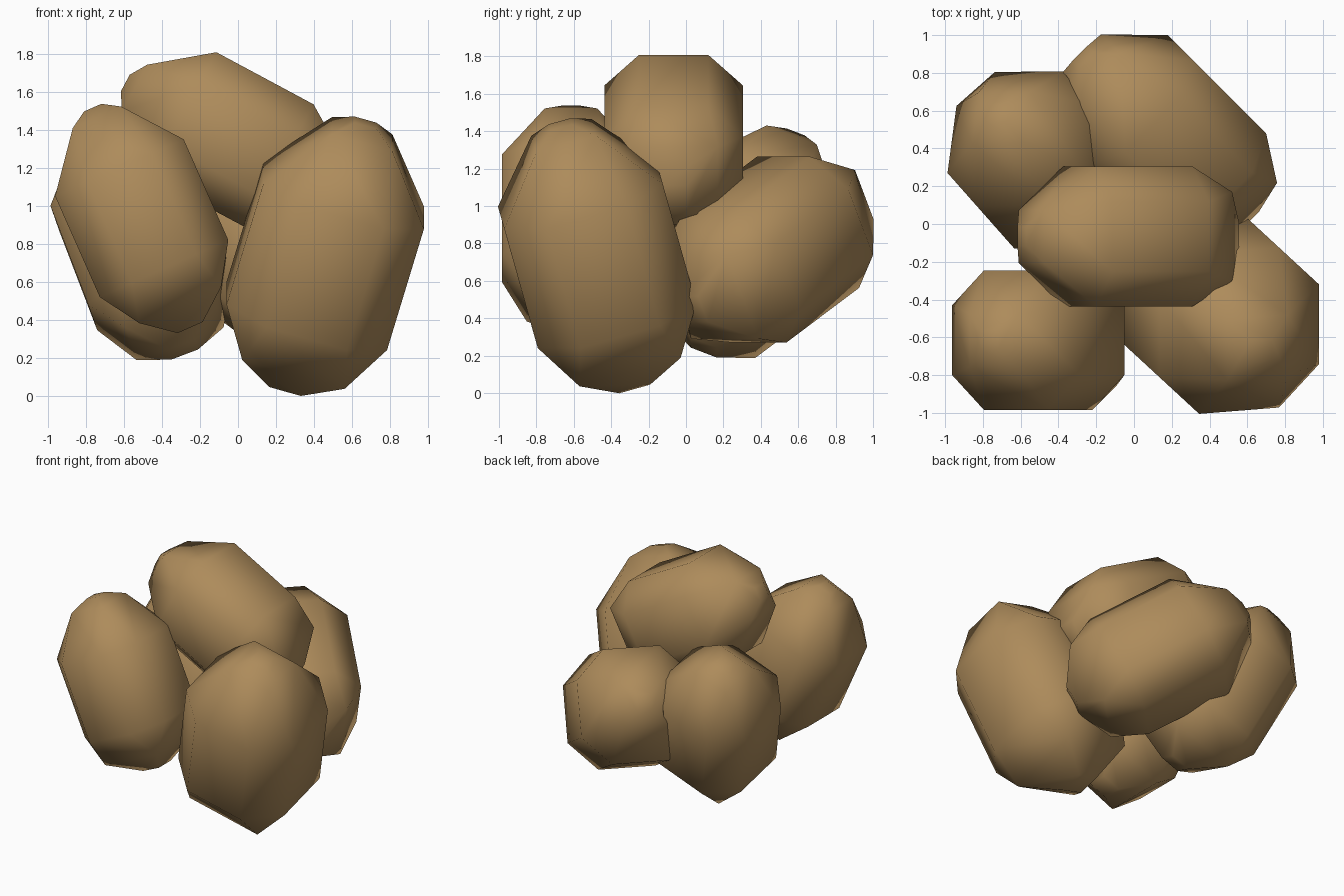
import bpy, bmesh
from math import radians
from mathutils import Matrix

if "Cube" in bpy.data.objects:
    bpy.data.objects.remove(bpy.data.objects["Cube"])

skin = bpy.data.materials.new("potato brown")
skin.diffuse_color = (0.42, 0.26, 0.105, 1)
skin.use_nodes = True
skin.node_tree.nodes["Principled BSDF"].inputs["Base Color"].default_value = skin.diffuse_color


def square(r, z):
    return [(x, y, z) for x in (-r, r) for y in (-r, r)]


def octagon(r, z):
    return [(sx * a, sy * b, z) for a, b in ((r, r / 2), (r / 2, r))
            for sx in (-1, 1) for sy in (-1, 1)]


# One tuber: octagonal body, slender upper end, blunt lower end
bm = bmesh.new()
rings = (square(0.05, 0.636) + square(0.14, 0.58) + octagon(0.37, 0.29)
         + octagon(0.37, -0.29) + square(0.236, -0.5) + square(0.072, -0.63))
for co in rings:
    bm.verts.new(co)
bmesh.ops.convex_hull(bm, input=bm.verts[:])
bmesh.ops.dissolve_limit(bm, angle_limit=radians(1),
                         verts=bm.verts[:], edges=bm.edges[:])
bmesh.ops.recalc_face_normals(bm, faces=bm.faces[:])
for f in bm.faces:
    f.smooth = True
mesh = bpy.data.meshes.new("potato")
bm.to_mesh(mesh)
bm.free()
mesh.materials.append(skin)

# Pile: name, centre, heading, tilt from upright, roll, size
pile = [
    ("top_potato", (-0.033, -0.066, 1.345), 180, 61.8, 0, 1.0),
    ("front_left_potato", (-0.507, -0.615, 0.935), 180, 23.9, 0, 1.0),
    ("front_right_potato", (0.459, -0.475, 0.738), -42.7, 22.5, 45, 1.19),
    ("back_left_potato", (-0.506, 0.339, 0.808), 131.5, 30, 45, 1.035),
    ("back_right_potato", (0.158, 0.458, 0.767), 135, 62, 0, 1.075),
]
for name, loc, heading, tilt, roll, size in pile:
    ob = bpy.data.objects.new(name, mesh)
    bpy.context.collection.objects.link(ob)
    ob.matrix_world = (Matrix.Translation(loc)
                       @ Matrix.Rotation(radians(heading), 4, 'Z')
                       @ Matrix.Rotation(radians(tilt), 4, 'Y')
                       @ Matrix.Rotation(radians(roll), 4, 'Z')
                       @ Matrix.Scale(size, 4))
